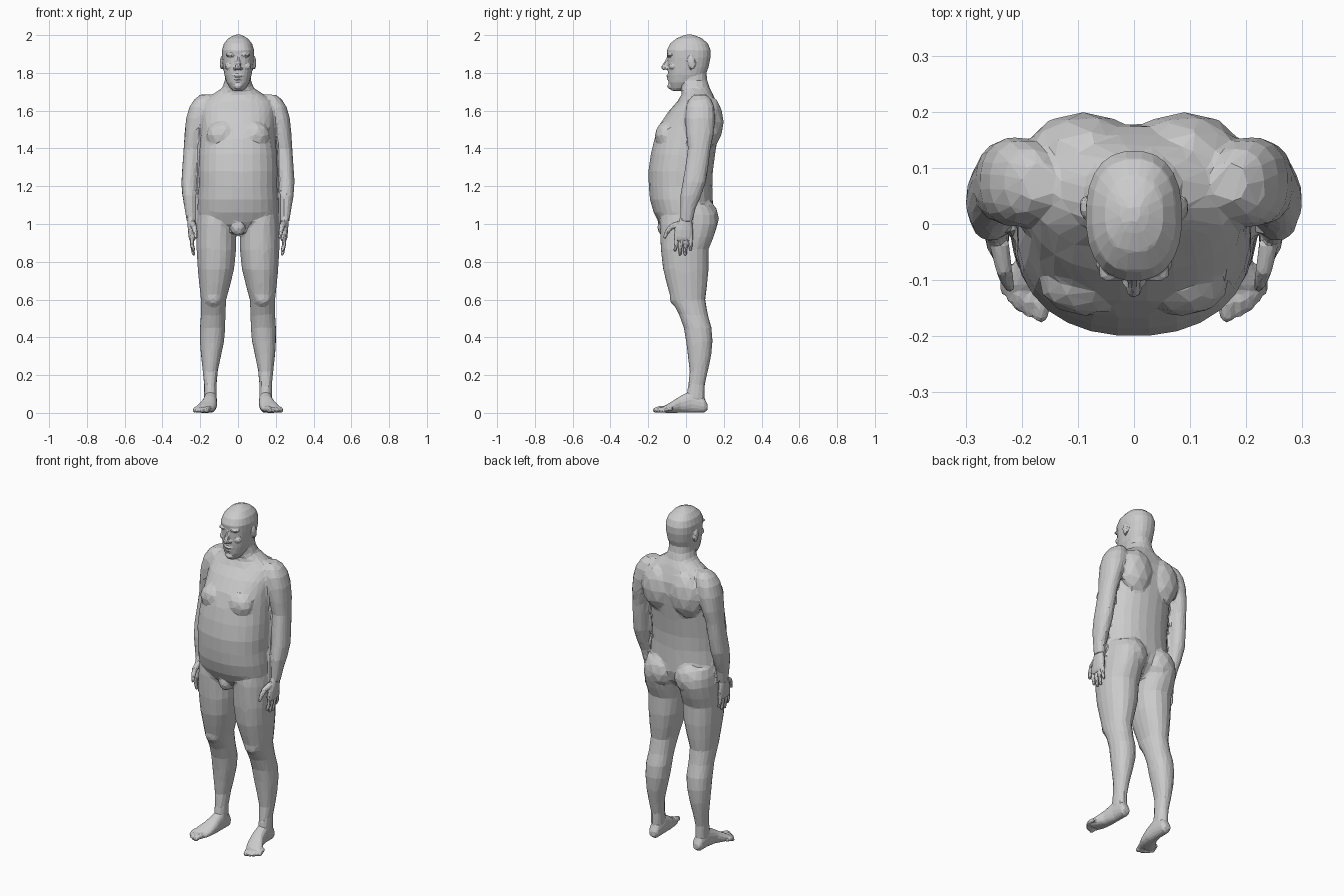
import bpy, bmesh, math
from mathutils import Vector, Matrix


def loft(bm, rings, axis='z', side=1, n=20, p=0.9):
    """Rings are (position, x0, x1, b0, b1): the extents of each closed slice."""
    loops = []
    for pos, x0, x1, b0, b1 in rings:
        loop = []
        for i in range(n):
            a = 2 * math.pi * (i + 0.5) / n
            c, s = math.cos(a), math.sin(a)
            x = (x0 + x1) / 2 + (x1 - x0) / 2 * math.copysign(abs(c) ** p, c)
            b = (b0 + b1) / 2 + (b1 - b0) / 2 * math.copysign(abs(s) ** p, s)
            loop.append(bm.verts.new((x * side, b, pos) if axis == 'z' else (x * side, pos, b)))
        loops.append(loop)
    for l0, l1 in zip(loops, loops[1:]):
        for i in range(n):
            j = (i + 1) % n
            bm.faces.new((l0[i], l0[j], l1[j], l1[i]))
    bm.faces.new(loops[0][::-1])
    bm.faces.new(loops[-1])


def blob(bm, c, r, side=1, rot=0):
    m = (Matrix.Translation((c[0] * side, c[1], c[2])) @ Matrix.Rotation(rot, 4, 'X')
         @ Matrix.Diagonal((*r, 1)))
    bmesh.ops.create_icosphere(bm, subdivisions=2, radius=1, matrix=m)


def digit(bm, pts, r0, r1, side=1):
    """Tapered finger or toe with rounded joints."""
    pts = [Vector((x * side, y, z)) for x, y, z in pts]
    for k, (a, b) in enumerate(zip(pts, pts[1:])):
        steps = len(pts) - 1
        ra, rb = (r0 + (r1 - r0) * t / steps for t in (k, k + 1))
        d = b - a
        m = Matrix.Translation((a + b) / 2) @ d.to_track_quat('Z', 'Y').to_matrix().to_4x4()
        bmesh.ops.create_cone(bm, cap_ends=True, segments=10, radius1=ra, radius2=rb,
                              depth=d.length, matrix=m)
        blob(bm, (b.x, b.y, b.z), (rb, rb, rb))


def finish(bm, name, voxel, smooth, tris):
    """Fuse the pieces into one skin and reduce it to flat low-poly facets."""
    bmesh.ops.recalc_face_normals(bm, faces=bm.faces)
    me = bpy.data.meshes.new(name)
    bm.to_mesh(me)
    bm.free()
    ob = bpy.data.objects.new(name, me)
    bpy.context.collection.objects.link(ob)
    bpy.context.view_layer.objects.active = ob
    rm = ob.modifiers.new("fuse", 'REMESH')
    rm.mode, rm.voxel_size = 'VOXEL', voxel
    bpy.ops.object.modifier_apply(modifier="fuse")
    sm = ob.modifiers.new("soften", 'SMOOTH')
    sm.factor, sm.iterations = 0.5, smooth
    bpy.ops.object.modifier_apply(modifier="soften")
    dc = ob.modifiers.new("facets", 'DECIMATE')
    dc.ratio = min(1, tris / (2 * len(ob.data.polygons)))
    bpy.ops.object.modifier_apply(modifier="facets")
    for f in ob.data.polygons:
        f.use_smooth = False
    return ob


# Torso and neck: (z, half width, front y, back y)
body = bmesh.new()
torso = [(0.95, .09, -.09, .08), (1.0, .19, -.14, .13), (1.06, .215, -.172, .145),
         (1.13, .214, -.192, .142), (1.2, .208, -.198, .14), (1.28, .21, -.2, .143),
         (1.37, .207, -.187, .155), (1.45, .2, -.168, .167), (1.53, .195, -.138, .178),
         (1.6, .195, -.09, .175), (1.65, .185, -.045, .158), (1.69, .13, -.022, .142),
         (1.72, .083, -.033, .126), (1.76, .069, -.045, .113), (1.83, .066, -.04, .105)]
loft(body, [(z, -w, w, f, b) for z, w, f, b in torso], n=28)
blob(body, (0, -.118, .985), (.04, .035, .05))

arm = [(1.685, .14, .2, .04, .11), (1.66, .14, .232, .015, .135), (1.62, .14, .258, .0, .15),
       (1.56, .15, .275, -.005, .155), (1.48, .18, .283, .0, .148), (1.4, .198, .288, .01, .13),
       (1.3, .207, .295, -.005, .118), (1.22, .212, .3, -.018, .105), (1.15, .217, .295, -.03, .08),
       (1.08, .222, .283, -.03, .05), (1.01, .226, .272, -.032, .034)]
leg = [(1.1, .02, .205, -.12, .14), (1.05, .01, .216, -.135, .165), (1.0, .008, .221, -.14, .168),
       (.93, .008, .222, -.137, .147), (.865, .009, .22, -.134, .12), (.76, .02, .214, -.122, .12),
       (.68, .04, .206, -.102, .113), (.6, .062, .197, -.08, .102), (.52, .066, .197, -.037, .116),
       (.45, .067, .202, -.012, .136), (.38, .073, .202, 0, .141), (.3, .09, .196, .01, .133),
       (.22, .107, .187, .019, .116), (.15, .113, .18, .012, .1), (.08, .113, .18, 0, .1),
       (.03, .12, .17, .01, .1)]
for s in (1, -1):
    loft(body, arm, side=s)
    loft(body, leg, side=s)
    blob(body, (.09, .125, 1.54), (.105, .075, .14), s)        # shoulder blade
    blob(body, (.095, .1, 1.03), (.09, .075, .1), s)           # buttock
    blob(body, (.085, -.105, 1.47), (.085, .06, .075), s)      # chest
    blob(body, (.13, -.058, .61), (.045, .03, .045), s)        # knee cap
finish(body, "body", .009, 5, 3000)

# Head with face details
head = bmesh.new()
skull = [(1.705, .025, -.075, -.02), (1.72, .042, -.082, .03), (1.75, .061, -.092, .08),
         (1.79, .073, -.096, .105), (1.83, .079, -.097, .12), (1.88, .085, -.098, .13),
         (1.92, .086, -.102, .131), (1.955, .075, -.085, .117), (1.983, .052, -.05, .085),
         (1.997, .026, -.015, .05), (2.003, .01, .005, .03)]
loft(head, [(z, -w, w, f, b) for z, w, f, b in skull], n=24, p=.85)
digit(head, [(0, -.092, 1.885), (0, -.104, 1.855), (0, -.118, 1.828)], .009, .014)
blob(head, (0, -.092, 1.785), (.026, .013, .008))              # upper lip
blob(head, (0, -.09, 1.768), (.022, .013, .008))               # lower lip
blob(head, (0, -.082, 1.73), (.024, .018, .018))               # chin
for s in (1, -1):
    blob(head, (.014, -.102, 1.824), (.009, .011, .008), s)    # nostril wing
    blob(head, (.036, -.085, 1.895), (.03, .02, .009), s)      # brow
    blob(head, (.045, -.07, 1.835), (.025, .02, .02), s)       # cheek
    blob(head, (.088, .03, 1.852), (.009, .02, .036), s, .2)   # ear
finish(head, "head", .005, 3, 1200)

# Hands and feet
palm = [(1.05, .229, .27, -.026, .032), (1.01, .226, .268, -.04, .033), (.97, .223, .266, -.06, .037),
        (.93, .222, .262, -.066, .036), (.915, .226, .258, -.06, .03)]
foot = [(.114, .127, .165, .015, .045), (.095, .114, .176, 0, .085), (.03, .111, .18, 0, .12),
        (-.03, .111, .192, 0, .09), (-.075, .117, .217, 0, .06), (-.11, .13, .232, 0, .04),
        (-.122, .14, .22, .004, .03)]
finger_tips = [(-.058, .862), (-.032, .84), (-.004, .84), (.024, .866)]
toe_tips = [(.166, -.162, .014), (.188, -.157, .01), (.205, -.146, .01),
            (.219, -.133, .009), (.23, -.118, .009)]
for s, label in ((1, "left"), (-1, "right")):
    hand = bmesh.new()
    loft(hand, palm, side=s, n=14)
    for k, (y, z) in enumerate(finger_tips):
        y0 = -.05 + .025 * k
        digit(hand, [(.243, y0, .94), (.244, (y0 + y) / 2, .89), (.235, y, z)], .0125, .0085, s)
    digit(hand, [(.24, -.035, 1.0), (.232, -.08, .985), (.226, -.102, .955), (.222, -.112, .93)],
          .018, .009, s)
    finish(hand, label + "_hand", .004, 3, 700)

    ft = bmesh.new()
    loft(ft, foot, axis='y', side=s, n=16)
    for k, (x, y, r) in enumerate(toe_tips):
        digit(ft, [(.145 + .018 * k, -.09 + .004 * k, .022), (x - .002, y + .02, .02), (x, y, r)],
              r + .004, r, s)
    finish(ft, label + "_foot", .005, 3, 700)
